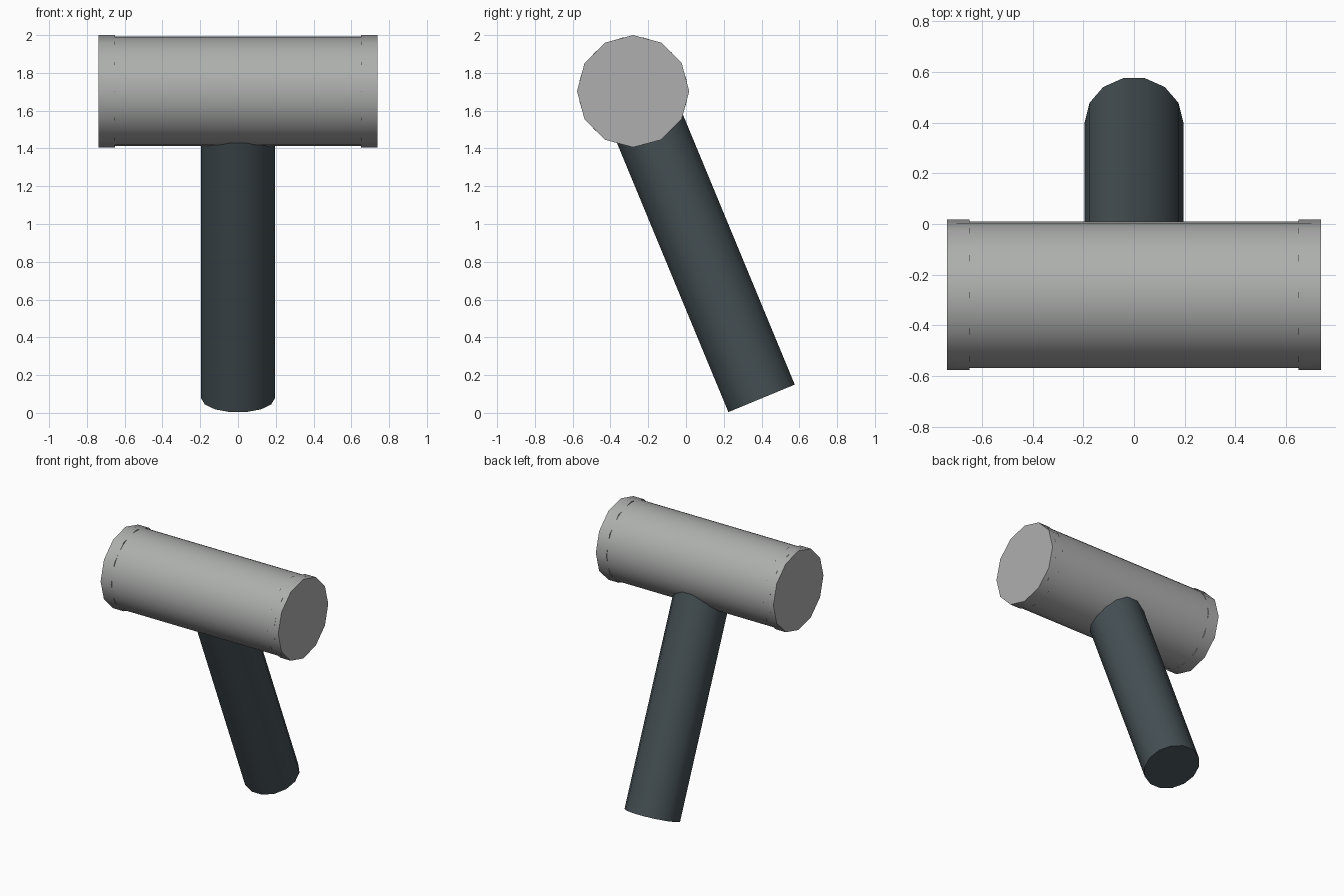
import bpy
from math import pi, radians
from mathutils import Matrix, Vector

if "Cube" in bpy.data.objects:
    bpy.data.objects.remove(bpy.data.objects["Cube"])


def make_material(name, color):
    mat = bpy.data.materials.new(name)
    mat.use_nodes = True
    mat.diffuse_color = color
    mat.node_tree.nodes["Principled BSDF"].inputs["Base Color"].default_value = color
    return mat


def rod(name, start, end, radius, sides, mat, turn=0):
    """Smooth-sided cylinder between two points."""
    start, end = Vector(start), Vector(end)
    axis = end - start
    bpy.ops.mesh.primitive_cylinder_add(vertices=sides, radius=radius, depth=axis.length)
    obj = bpy.context.object
    obj.name = name
    # turn the ring of corners before the rod is tilted into place
    obj.data.transform(Matrix.Rotation(turn, 4, "Z"))
    obj.rotation_euler = axis.to_track_quat("Z", "Y").to_euler()
    obj.location = (start + end) / 2
    obj.data.materials.append(mat)
    bpy.ops.object.shade_smooth_by_angle(angle=radians(40))
    return obj


steel = make_material("light grey metal", (0.42, 0.43, 0.42, 1))
grip = make_material("dark slate", (0.058, 0.078, 0.087, 1))

# Head: round barrel with a slightly wider faceted band at each end
head_y, head_z = -0.28, 1.703
rod("head_barrel", (-0.7, head_y, head_z), (0.7, head_y, head_z), 0.289, 32, steel)
for side, name in ((1, "left_head_band"), (-1, "right_head_band")):
    rod(name, (side * 0.65, head_y, head_z), (side * 0.738, head_y, head_z), 0.297, 12, steel)

# Handle: leaning back from the head, with corners at its two sides
rod("handle", (0, 0.4, 0.077), (0, -0.272, 1.70), 0.195, 14, grip, turn=pi / 2)
